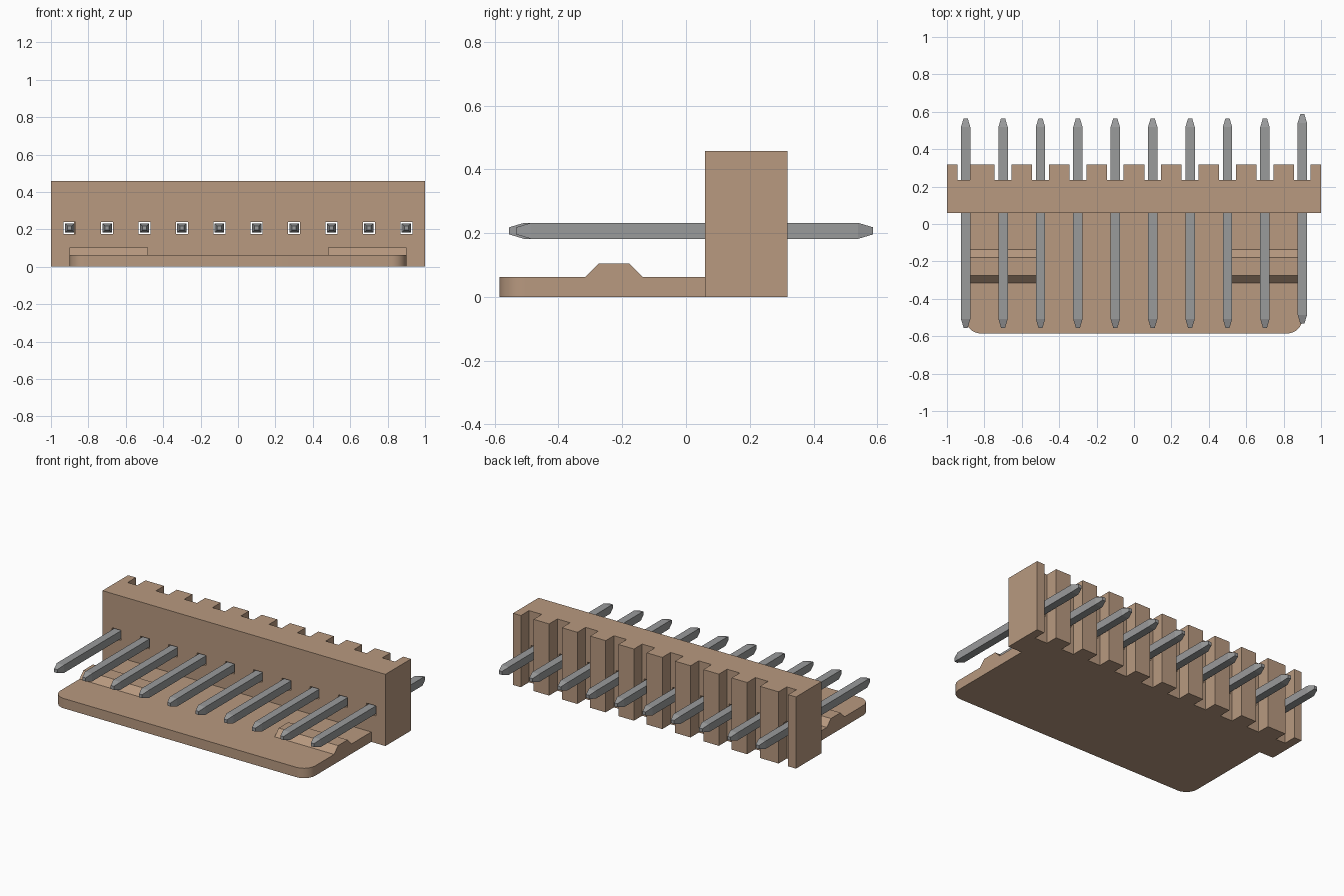
import bpy, bmesh, math

if "Cube" in bpy.data.objects:
    bpy.data.objects.remove(bpy.data.objects["Cube"])


def material(name, rgb):
    m = bpy.data.materials.new(name)
    m.use_nodes = True
    m.diffuse_color = (*rgb, 1)
    m.node_tree.nodes["Principled BSDF"].inputs["Base Color"].default_value = (*rgb, 1)
    return m


TAN = material("tan plastic", (0.48, 0.32, 0.215))
STEEL = material("grey metal", (0.32, 0.325, 0.33))
PIN_X = [-0.9 + 0.2 * i for i in range(10)]
PIN_Z = 0.207


def finish(name, bm, mat):
    bmesh.ops.recalc_face_normals(bm, faces=bm.faces)
    mesh = bpy.data.meshes.new(name)
    bm.to_mesh(mesh)
    bm.free()
    mesh.materials.append(mat)
    ob = bpy.data.objects.new(name, mesh)
    bpy.context.scene.collection.objects.link(ob)
    return ob


def extrude(name, points, offset, mat):
    """Extrude a closed outline of 3D points by an offset."""
    bm = bmesh.new()
    face = bm.faces.new([bm.verts.new(p) for p in points])
    new = bmesh.ops.extrude_face_region(bm, geom=[face])["geom"]
    bmesh.ops.translate(bm, vec=offset,
                        verts=[g for g in new if isinstance(g, bmesh.types.BMVert)])
    return finish(name, bm, mat)


def square_bar(name, sections, x, y, mat):
    """Square bar along y, from (y, half width) sections."""
    bm = bmesh.new()
    rings = [[bm.verts.new((x + sx * h, y + py, PIN_Z + sz * h))
              for sx, sz in ((-1, -1), (1, -1), (1, 1), (-1, 1))] for py, h in sections]
    for a, b in zip(rings, rings[1:]):
        for i in range(4):
            j = (i + 1) % 4
            bm.faces.new((a[i], a[j], b[j], b[i]))
    bm.faces.new(rings[0])
    bm.faces.new(rings[-1])
    return finish(name, bm, mat)


# Upright wall with a row of slots down the back
outline = [(-1, 0.06), (1, 0.06), (1, 0.318)]
for x in reversed(PIN_X):
    right = x + (0.023 if x < -0.85 else 0.045)
    left = x - 0.045
    outline += [(right, 0.318), (right, 0.235), (left, 0.235), (left, 0.318)]
outline.append((-1, 0.318))
wall = extrude("upright_wall", [(x, y, 0) for x, y in outline], (0, 0, 0.458), TAN)

# Square pin holes through the wall
for x in PIN_X:
    cutter = square_bar("hole_cutter", [(0.0, 0.032), (0.27, 0.032)], x, 0, TAN)
    cutter.hide_render = True
    mod = wall.modifiers.new("hole", "BOOLEAN")
    mod.operation = "DIFFERENCE"
    mod.solver = "EXACT"
    mod.object = cutter
    bpy.context.view_layer.objects.active = wall
    bpy.ops.object.modifier_apply(modifier=mod.name)
    bpy.data.objects.remove(cutter)

# Base plate with rounded front corners
R, FRONT, SIDE = 0.08, -0.585, 0.9
corner = [(SIDE - R + R * math.sin(a), FRONT + R - R * math.cos(a))
          for a in (math.radians(7.5 * i) for i in range(13))]
plate_outline = [(-x, y) for x, y in reversed(corner)] + corner + [(SIDE, 0.06), (-SIDE, 0.06)]
plate = extrude("base_plate", [(x, y, 0) for x, y in plate_outline], (0, 0, 0.063), TAN)
bpy.ops.object.select_all(action="DESELECT")
plate.select_set(True)
bpy.context.view_layer.objects.active = plate
bpy.ops.object.shade_smooth_by_angle(angle=math.radians(30))

# Latch ridges on both sides of the plate
ridge = [(-0.315, 0.063), (-0.275, 0.104), (-0.178, 0.104), (-0.137, 0.063)]
for side, x in (("right", -0.9), ("left", 0.48)):
    extrude(side + "_latch_ridge", [(x, y, z) for y, z in ridge], (0.42, 0, 0), TAN)

# Contact pins with tapered ends, the last one set slightly back
for i, x in enumerate(PIN_X):
    square_bar(f"contact_pin_{i + 1}",
               [(-0.555, 0.011), (-0.508, 0.025), (0.518, 0.025), (0.565, 0.011)],
               x, 0.022 if i == 9 else 0, STEEL)
